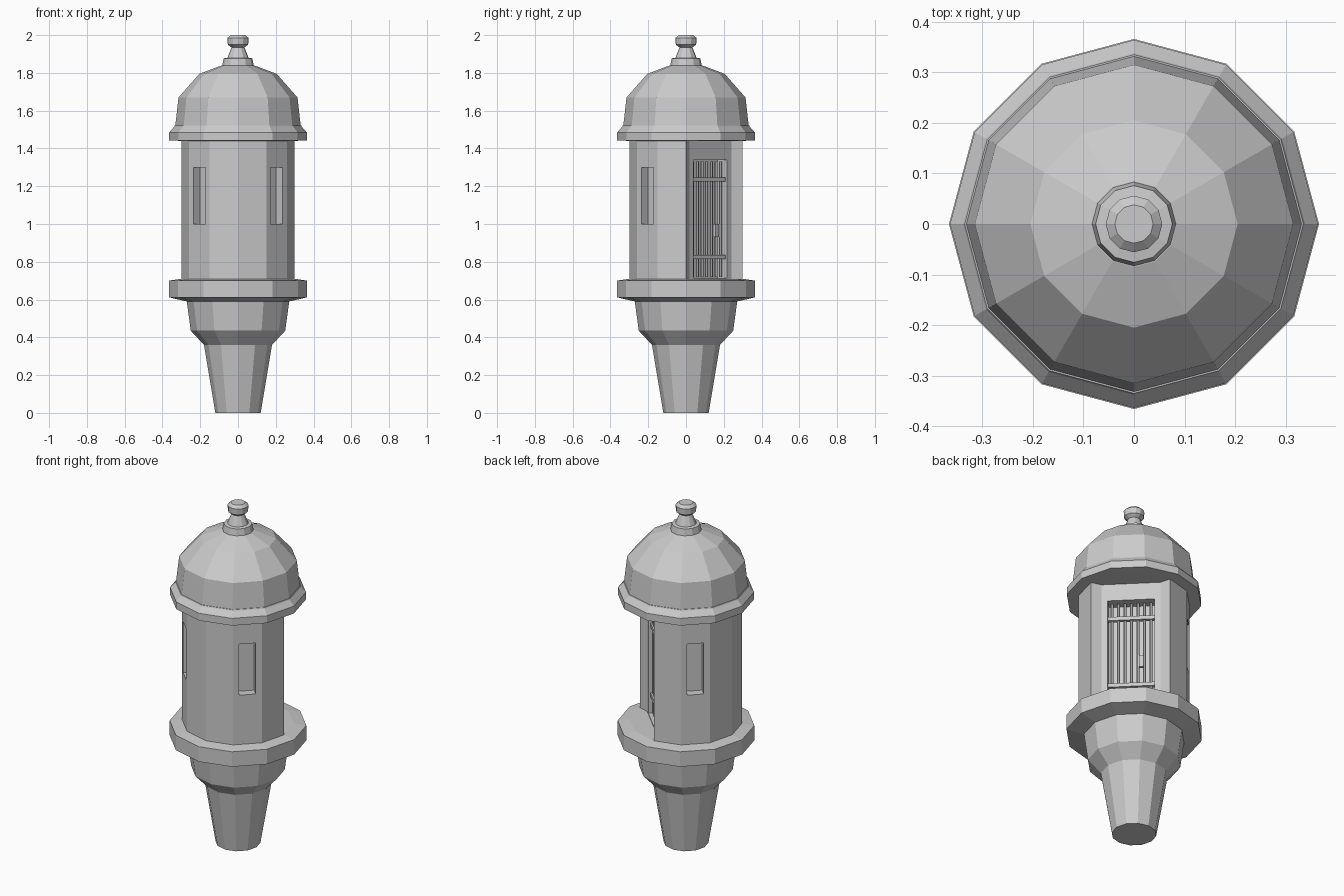
import bpy, bmesh, math
from mathutils import Matrix, Vector

if "Cube" in bpy.data.objects:
    bpy.data.objects.remove(bpy.data.objects["Cube"])

SIDES = 12
D = math.radians(45)  # direction the doorway faces


def finish(name, bm):
    bmesh.ops.recalc_face_normals(bm, faces=bm.faces)
    me = bpy.data.meshes.new(name)
    bm.to_mesh(me)
    bm.free()
    ob = bpy.data.objects.new(name, me)
    bpy.context.collection.objects.link(ob)
    return ob


def lathe(name, profile):
    bm = bmesh.new()
    rings = []
    for r, z in profile:
        rings.append([bm.verts.new((r * math.cos(math.tau * i / SIDES),
                                    r * math.sin(math.tau * i / SIDES), z))
                      for i in range(SIDES)])
    for a, b in zip(rings, rings[1:]):
        for i in range(SIDES):
            j = (i + 1) % SIDES
            bm.faces.new((a[i], a[j], b[j], b[i]))
    bm.faces.new(rings[0])
    bm.faces.new(rings[-1])
    return finish(name, bm)


def facing_box(name, angle, s, t, z, size):
    # box at distance s along the facing angle, offset t sideways
    bm = bmesh.new()
    bmesh.ops.create_cube(bm, size=1)
    m = (Matrix.Rotation(angle, 4, 'Z') @ Matrix.Translation((s, t, z))
         @ Matrix.Diagonal((*size, 1)))
    bmesh.ops.transform(bm, matrix=m, verts=bm.verts)
    return finish(name, bm)


def cut(target, cutter):
    mod = target.modifiers.new("cut", 'BOOLEAN')
    mod.operation = 'DIFFERENCE'
    mod.solver = 'EXACT'
    mod.object = cutter
    cutter.hide_render = True
    cutter.display_type = 'WIRE'
    bpy.context.view_layer.objects.active = target
    bpy.ops.object.modifier_apply(modifier=mod.name)
    bpy.data.objects.remove(cutter)


# Tapered corbel and floor ledge
lathe("corbel", [(.12, 0), (.18, .36), (.25, .435), (.272, .595)])
lathe("floor_ledge", [(.272, .59), (.366, .612), (.366, .70), (.30, .71)])

# Turret wall: three sides are replaced by a recessed door face
plan = [(.3 * math.cos(math.radians(a)), .3 * math.sin(math.radians(a)))
        for a in range(90, 361, 30)]
plan += [(.24, .018), (.018, .24)]
bm = bmesh.new()
base = bm.faces.new([bm.verts.new((x, y, .70)) for x, y in plan])
top = bmesh.ops.extrude_face_region(bm, geom=[base])
bmesh.ops.translate(bm, vec=(0, 0, .745),
                    verts=[v for v in top["geom"] if isinstance(v, bmesh.types.BMVert)])
wall = finish("turret_wall", bm)

# Window slots and doorway
for deg in (-45, -135, 135):
    cut(wall, facing_box("window_cutter", math.radians(deg), .29, 0, 1.15, (.10, .09, .30)))
cut(wall, facing_box("door_cutter", D, .17, 0, 1.027, (.12, .25, .625)))

# Barred gate
for i in range(7):
    bm = bmesh.new()
    bmesh.ops.create_cone(bm, cap_ends=True, segments=6, radius1=.008,
                          radius2=.008, depth=.61)
    pos = Matrix.Rotation(D, 4, 'Z') @ Vector((.155, -.105 + .035 * i, 1.025))
    bmesh.ops.translate(bm, verts=bm.verts, vec=pos)
    finish("gate_bar", bm)
for z in (.825, 1.235):
    facing_box("gate_rail", D, .16, 0, z, (.022, .25, .022))
facing_box("gate_latch", D, .168, .055, .965, (.02, .025, .07))

# Eave, dome and finial
lathe("eave", [(.29, 1.44), (.364, 1.442), (.364, 1.485), (.338, 1.515), (.335, 1.522)])
lathe("dome", [(.332, 1.52), (.315, 1.67), (.205, 1.795), (.085, 1.84)])
lathe("finial", [(.084, 1.835), (.076, 1.877), (.056, 1.88), (.034, 1.935),
                 (.054, 1.95), (.056, 1.985), (.038, 2.0)])
